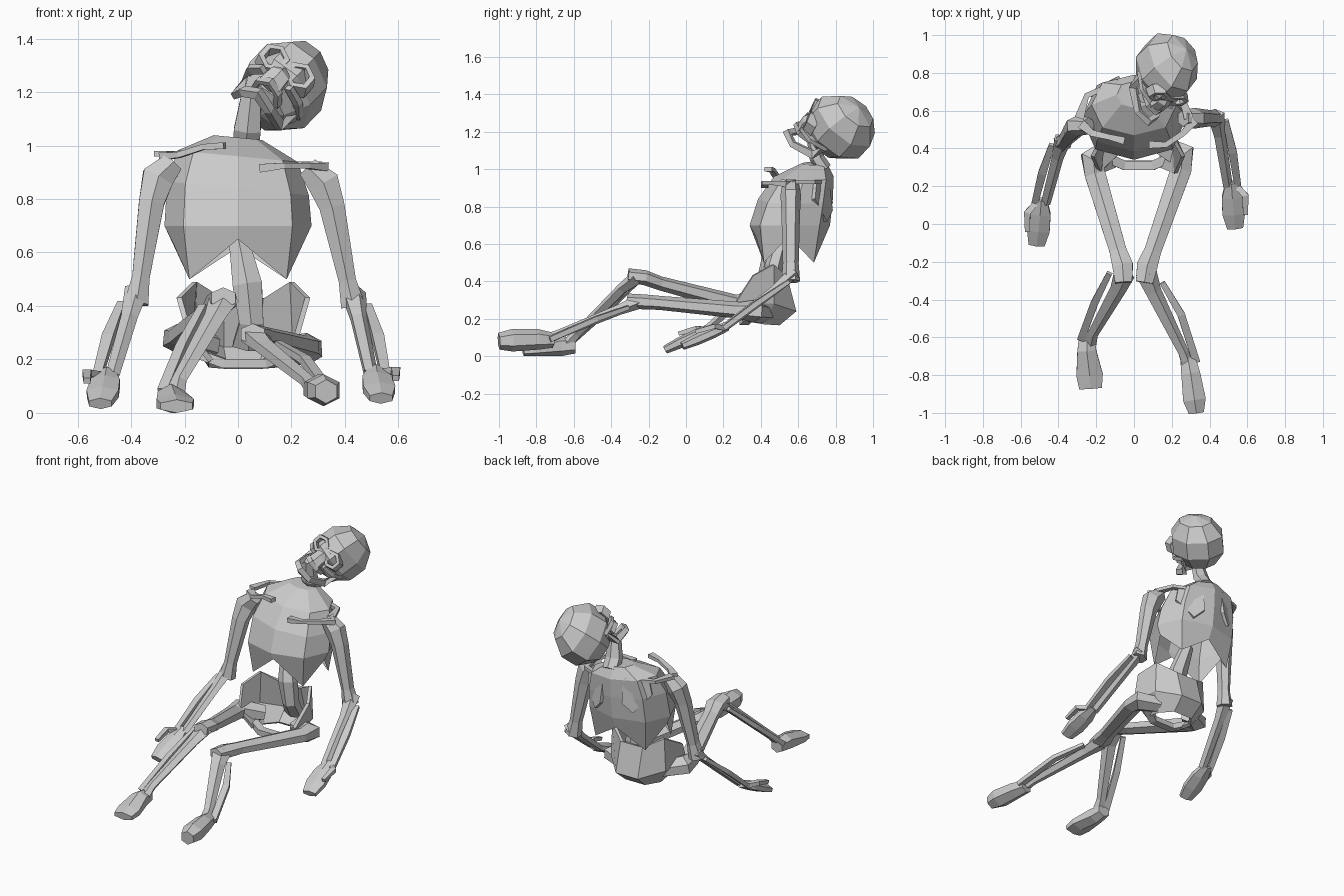
import bpy, bmesh, math
from mathutils import Vector, Matrix

if "Cube" in bpy.data.objects:
    bpy.data.objects.remove(bpy.data.objects["Cube"])


def finish(name, bm):
    bmesh.ops.recalc_face_normals(bm, faces=bm.faces)
    me = bpy.data.meshes.new(name)
    bm.to_mesh(me)
    bm.free()
    ob = bpy.data.objects.new(name, me)
    bpy.context.collection.objects.link(ob)
    return ob


def loft(bm, rings, closed=True, caps=True):
    vs = [[bm.verts.new(p) for p in r] for r in rings]
    n = len(vs[0])
    for a, b in zip(vs, vs[1:]):
        for i in range(n if closed else n - 1):
            j = (i + 1) % n
            bm.faces.new((a[i], a[j], b[j], b[i]))
    if caps:
        bm.faces.new(vs[0])
        bm.faces.new(vs[-1])
    return vs


def bone(name, pts, sizes, n=6, up=(0, 0, 1), M=Matrix()):
    """Faceted tube along pts; sizes are (width, height) at each point."""
    P = [Vector(p) for p in pts]
    up = Vector(up)
    rings = []
    for i, p in enumerate(P):
        t = (P[min(i + 1, len(P) - 1)] - P[max(i - 1, 0)]).normalized()
        s = t.cross(up).normalized()
        h = s.cross(t)
        w, d = sizes[i]
        k = math.pi / n
        ring = []
        for q in range(n):
            a = 2 * math.pi * q / n + k
            ring.append(M @ (p + s * (w / 2 * math.cos(a) / math.cos(k)) + h * (d / 2 * math.sin(a))))
        rings.append(ring)
    bm = bmesh.new()
    loft(bm, rings)
    return finish(name, bm)


# Ribcage: eight-sided tilted shell with a costal arch at the open bottom
bm = bmesh.new()
rings = []
for k, (z, cy, rx, ry) in enumerate([(.5, .55, .245, .18), (.7, .555, .275, .215),
                                     (.84, .585, .265, .2), (.96, .63, .225, .16), (1.03, .685, .09, .07)]):
    ring = []
    for i in range(8):
        a = 2 * math.pi * i / 8
        c, s = math.cos(a), math.sin(a)
        zz = z - .1 * rx * c * (k > 1)
        if k == 0:
            zz += {0: .14, 4: .14, 6: .15, 2: .12}.get(i, 0)
        fat = 1 + .05 * (i % 2)
        ring.append((rx * c * fat, cy + ry * s * fat, zz))
    rings.append(ring)
vs = loft(bm, rings, caps=False)
bm.faces.new(vs[-1])
finish("ribcage", bm)

# Spine and neck
bone("lumbar_spine", [(.04, .53, .25), (.05, .48, .34), (.035, .47, .48), (0, .52, .66)],
     [(.12, .08), (.09, .1), (.11, .1), (.07, .08)], 6, up=(0, 1, 0))
bone("neck", [(.03, .74, 1.0), (.035, .7, 1.06), (.05, .67, 1.2)], [(.1, .08), (.1, .08), (.07, .06)], 6, up=(0, 1, 0))

# Pelvis: bowl from a mirrored half grid, plus the pubic bar
half = [[(.25, .36, .43), (.19, .47, .49), (.08, .54, .43)],
        [(.21, .27, .29), (.2, .47, .28), (.08, .59, .24)],
        [(.13, .3, .19), (.13, .42, .17), (.07, .5, .165)]]
bm = bmesh.new()
loft(bm, [[(.02 + x, y, z) for x, y, z in r] + [(.02 - x, y, z) for x, y, z in r[::-1]] for r in half],
     closed=False, caps=False)
pelvis = finish("pelvis", bm)
pelvis.modifiers.new("thickness", 'SOLIDIFY').thickness = .02
bone("pubic_bar", [(-.14, .35, .22), (-.05, .31, .185), (.1, .31, .185), (.19, .35, .22)], [(.05, .05)] * 4, 4)

# Legs: hip, shaft and knee, then shin, calf bone and foot
legs = {
    "right": dict(hip=[(-.1, .42, .25), (-.22, .33, .28), (-.205, .26, .285), (-.085, -.14, .39), (-.06, -.22, .42), (-.055, -.31, .43)],
                  shin=[(-.055, -.26, .42), (-.085, -.34, .36), (-.22, -.58, .12), (-.235, -.63, .07)],
                  calf=[(-.13, -.26, .4), (-.21, -.42, .25), (-.28, -.61, .08)],
                  foot=[(-.25, -.59, .055), (-.25, -.67, .055), (-.235, -.8, .035), (-.23, -.87, .025)],
                  fs=[(.08, .08), (.1, .11), (.14, .07), (.12, .05)]),
    "left": dict(hip=[(.14, .42, .23), (.26, .36, .24), (.25, .29, .245), (.1, -.14, .285), (.07, -.22, .29), (.055, -.31, .295)],
                 shin=[(.06, -.26, .29), (.1, -.36, .25), (.26, -.68, .12), (.285, -.75, .09)],
                 calf=[(.15, -.31, .26), (.25, -.48, .2), (.33, -.73, .09)],
                 foot=[(.285, -.71, .085), (.3, -.79, .09), (.32, -.93, .085), (.33, -1.0, .08)],
                 fs=[(.08, .08), (.1, .11), (.12, .12), (.08, .09)]),
}
for side, L in legs.items():
    bone(side + "_thigh_bone", L["hip"], [(.1, .1), (.14, .12), (.11, .09), (.09, .075), (.11, .08), (.09, .08)])
    bone(side + "_shin_bone", L["shin"], [(.1, .08), (.075, .06), (.05, .05), (.06, .06)], 5)
    bone(side + "_calf_bone", L["calf"], [(.03, .03), (.04, .04), (.04, .04)], 4)
    bone(side + "_foot", L["foot"], L["fs"], 6)

# Arms: upper arm, two forearm bones, mitten hand and thumb
arms = {
    -1: dict(sh=(-.27, .52, .94), el=(-.38, .43, .43), wr=(-.49, .11, .14), tip=(-.515, -.11, .035)),
    1: dict(sh=(.29, .56, .92), el=(.43, .56, .42), wr=(.515, .2, .15), tip=(.535, -.02, .055)),
}
for sx, A in arms.items():
    side = "left" if sx > 0 else "right"
    sh, el, wr, tip = (Vector(A[k]) for k in ("sh", "el", "wr", "tip"))
    out = Vector((sx, 0, 0))
    bone(side + "_upper_arm", [sh - out * .03, sh + out * .03 - Vector((0, 0, .06)), sh.lerp(el, .3) + out * .02,
         el.lerp(sh, .15), el - Vector((0, 0, .02))], [(.08, .09), (.12, .11), (.095, .1), (.065, .085), (.09, .1)],
         6, up=(0, 1, 0))
    bone(side + "_ulna", [el + Vector((0, .02, .03)), el.lerp(wr, .25), wr - out * .02],
         [(.08, .07), (.055, .05), (.045, .045)], 5)
    bone(side + "_radius", [el + out * .055 + Vector((0, -.01, -.02)), el.lerp(wr, .5) + out * .05, wr + out * .035],
         [(.03, .03), (.045, .04), (.035, .035)], 4)
    bone(side + "_hand", [wr + Vector((0, .02, .01)), wr.lerp(tip, .25), wr.lerp(tip, .65), tip],
         [(.06, .05), (.11, .06), (.12, .06), (.085, .045)], 6)
    bone(side + "_thumb", [wr + out * .03, wr + out * .075 + Vector((0, -.05, .01)), wr + out * .075 + Vector((0, -.15, -.02))],
         [(.03, .04), (.035, .035), (.025, .03)], 4)

# Collar bones
bone("right_collar_bone", [(-.05, .44, 1.0), (-.13, .46, .995), (-.22, .48, .965), (-.28, .53, .96)],
     [(.04, .035), (.03, .03), (.035, .03), (.05, .04)], 4)
bone("left_collar_bone", [(.08, .42, .915), (.17, .42, .925), (.26, .48, .925), (.32, .55, .92)],
     [(.04, .045), (.03, .03), (.03, .03), (.05, .045)], 4)

# Shoulder blades with a spine reaching the shoulder
for sx, dz in ((-1, 0), (1, -.04)):
    side = "left" if sx > 0 else "right"
    bm = bmesh.new()
    tri = [(.07, .765, .98), (.22, .7, .98), (.235, .69, .88), (.14, .755, .76), (.08, .785, .82)]
    bm.faces.new([bm.verts.new((sx * x, y, z + dz)) for x, y, z in tri])
    blade = finish(side + "_shoulder_blade", bm)
    blade.modifiers.new("thickness", 'SOLIDIFY').thickness = .02
    bone(side + "_blade_spine", [(sx * .08, .755, .97 + dz), (sx * .25, .68, .97 + dz), (sx * .29, .56, .97 + dz)],
         [(.025, .025), (.03, .03), (.05, .03)], 4)

# Head frame: tipped back and to one side (local x = across, y = backward, z = up)
u = Vector((.58, .56, .59)).normalized()
r = Vector((.8, -.2, -.56))
r = (r - u * r.dot(u)).normalized()
f = r.cross(u)
H = Matrix((r, -f, u)).transposed().to_4x4()
H.translation = (.175, .825, 1.225)

# Cranium: squared-off faceted ball, narrower at the front
bm = bmesh.new()
bmesh.ops.create_uvsphere(bm, u_segments=8, v_segments=5, radius=1,
                          matrix=Matrix.Rotation(math.pi / 8, 4, 'Z'))
for v in bm.verts:
    narrow = 1 - .15 * max(0, -v.co.y)
    v.co = H @ Vector((v.co.x * .17 * narrow, v.co.y * .2, v.co.z * .178))
finish("cranium", bm)

# Face: eye rings, cheeks, upper jaw, teeth arch and open lower jaw
for sx in (-1, 1):
    side = "left" if sx > 0 else "right"
    ring = []
    bm = bmesh.new()
    for i in range(7):
        a = 2 * math.pi * i / 6 + math.pi / 6
        ring.append([H @ Vector((sx * .06 + R * math.cos(a), y - .012 * math.sin(a), -.045 + .9 * R * math.sin(a)))
                     for R, y in ((.066, -.12), (.06, -.175), (.038, -.175), (.034, -.12))])
    loft(bm, ring, caps=False)
    finish(side + "_eye_socket", bm)
    bone(side + "_cheek_bone", [(sx * .125, 0, -.08), (sx * .11, -.1, -.1), (sx * .06, -.16, -.11)],
         [(.02, .03), (.03, .035), (.03, .03)], 4, M=H)
bone("upper_jaw", [(0, -.13, -.03), (0, -.155, -.09), (0, -.15, -.15)], [(.03, .06), (.08, .07), (.09, .06)],
     6, up=(0, 1, 0), M=H)


def arch(pts):
    return pts + [(-x, y, z) for x, y, z in pts[-2::-1]]


bone("upper_teeth", arch([(.055, -.08, -.15), (.045, -.15, -.155), (0, -.185, -.155)]), [(.02, .04)] * 5, 4, M=H)
bone("lower_jaw", arch([(.11, -.01, -.1), (.1, -.03, -.18), (.06, -.14, -.23), (0, -.19, -.235)]),
     [(.025, .05), (.025, .06), (.03, .045), (.035, .05), (.03, .045), (.025, .06), (.025, .05)], 4,
     up=(0, .3, 1), M=H)

# Rest the lowest point on the ground
low = min(v.co.z for o in bpy.data.objects for v in o.data.vertices)
for o in bpy.data.objects:
    o.location.z -= low
